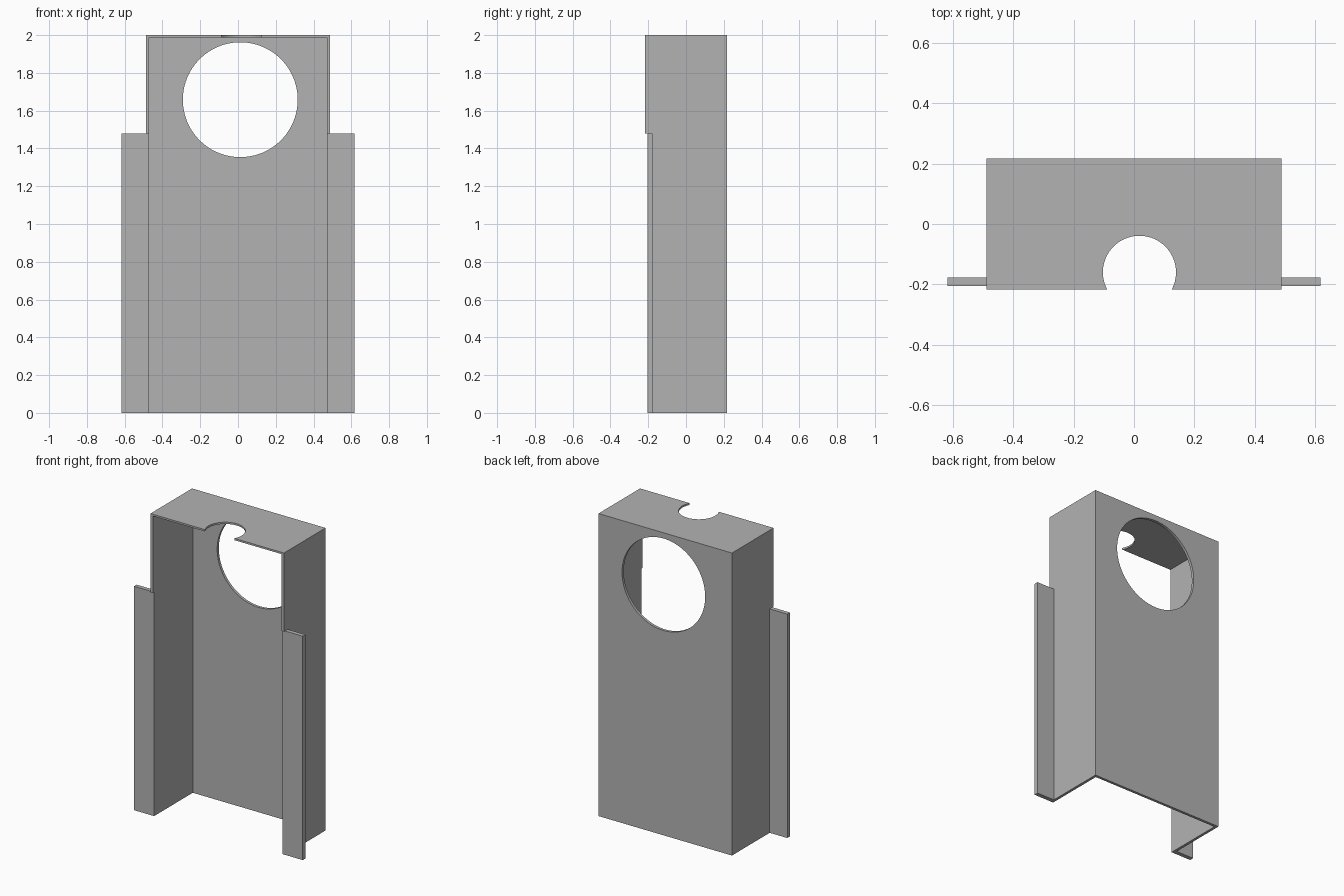
import bpy
from mathutils import Vector

cube = bpy.data.objects.get("Cube")
if cube:
    bpy.data.objects.remove(cube, do_unlink=True)

# Overall dimensions
HALF_W, HALF_D, HEIGHT = 0.488, 0.217, 2.0
WALL, TOP = 0.018, 0.012
FLANGE_X, FLANGE_Z = 0.617, 1.48
FLANGE_FRONT, FLANGE_BACK = -0.205, -0.177

metal = bpy.data.materials.new("grey_sheet_metal")
metal.use_nodes = True
grey = (0.45, 0.45, 0.45, 1.0)
metal.diffuse_color = grey
metal.node_tree.nodes["Principled BSDF"].inputs["Base Color"].default_value = grey


def box(name, low, high):
    low, high = Vector(low), Vector(high)
    bpy.ops.mesh.primitive_cube_add(size=1, location=(low + high) / 2)
    obj = bpy.context.object
    obj.name = name
    obj.scale = high - low
    bpy.ops.object.transform_apply(location=True, rotation=False, scale=True)
    obj.data.materials.append(metal)
    return obj


def cylinder(name, radius, depth, location, rotation=(0, 0, 0)):
    bpy.ops.mesh.primitive_cylinder_add(vertices=96, radius=radius, depth=depth,
                                        location=location, rotation=rotation)
    obj = bpy.context.object
    obj.name = name
    obj.data.materials.append(metal)
    return obj


def combine(target, tool, operation):
    mod = target.modifiers.new(operation.title(), 'BOOLEAN')
    mod.operation, mod.solver, mod.object = operation, 'EXACT', tool
    bpy.context.view_layer.objects.active = target
    bpy.ops.object.modifier_apply(modifier=mod.name)
    bpy.data.objects.remove(tool, do_unlink=True)


# Folded housing: back, two sides and a top, open at the front and bottom
housing = box("housing", (-HALF_W, -HALF_D, 0), (HALF_W, HALF_D, HEIGHT))
inner = HALF_W - WALL
combine(housing, box("hollow", (-inner, -1, -1), (inner, HALF_D - WALL, HEIGHT - TOP)),
        'DIFFERENCE')

# Sides step back level with the flanges
combine(housing, box("step", (-1, -1, -1), (1, FLANGE_FRONT, FLANGE_Z)), 'DIFFERENCE')

# Mounting flanges folded outward from the sides
for side in (-1, 1):
    xs = sorted((side * inner, side * FLANGE_X))
    flange = box("flange", (xs[0], FLANGE_FRONT, 0), (xs[1], FLANGE_BACK, FLANGE_Z))
    combine(housing, flange, 'UNION')

# Round opening through the back and round notch in the top
quarter_turn = (1.570796, 0, 0)
combine(housing, cylinder("opening", 0.304, 0.2, (0.012, HALF_D, 1.658), quarter_turn),
        'DIFFERENCE')
combine(housing, cylinder("notch", 0.121, 0.1, (0.018, -0.16, HEIGHT)), 'DIFFERENCE')

# Smooth the round cuts, keep the folds sharp
bpy.ops.object.select_all(action='DESELECT')
housing.select_set(True)
bpy.context.view_layer.objects.active = housing
bpy.ops.object.shade_smooth_by_angle()
